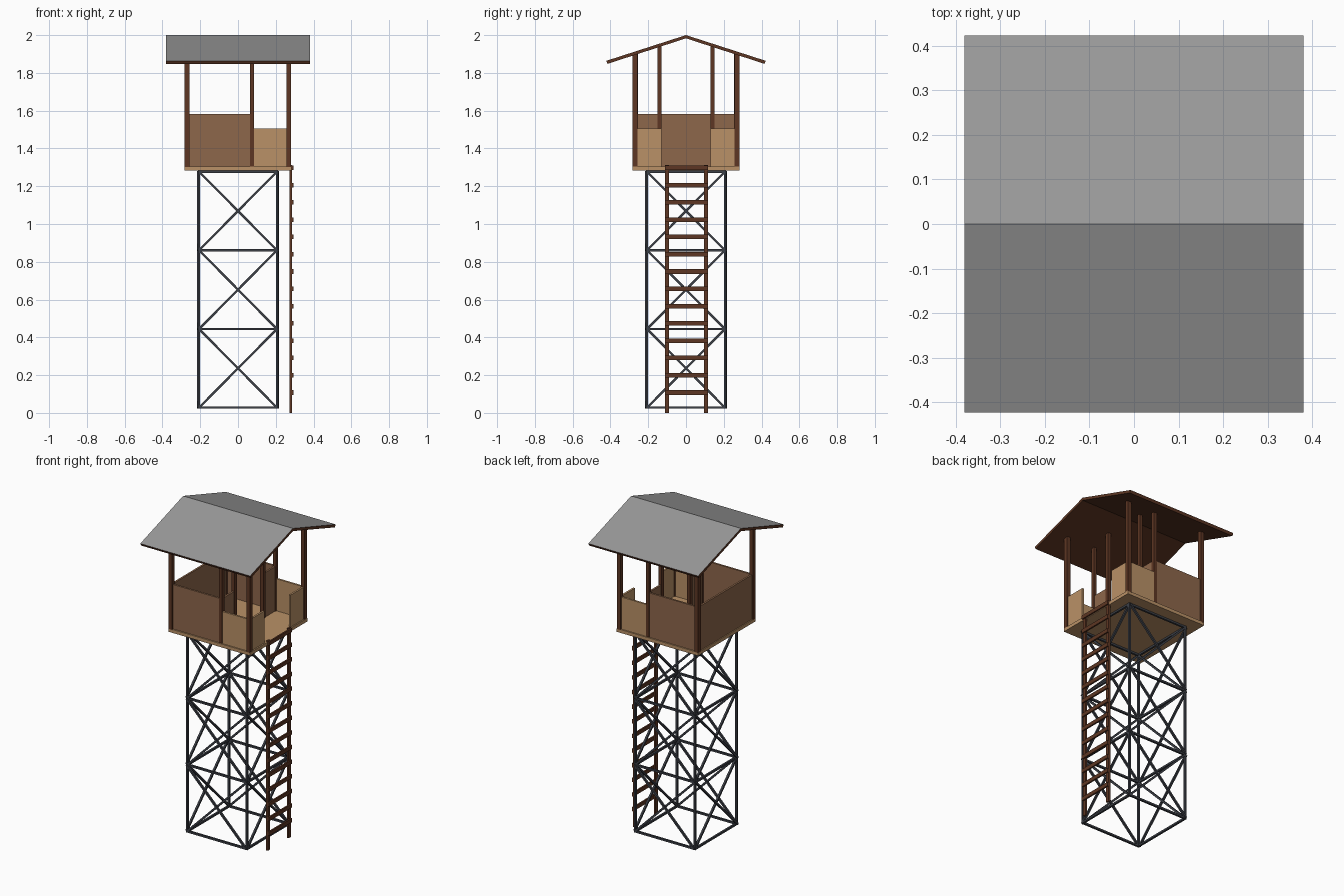
import bpy, bmesh, math
from mathutils import Vector

if "Cube" in bpy.data.objects:
    bpy.data.objects.remove(bpy.data.objects["Cube"])


def material(name, rgb):
    m = bpy.data.materials.new(name)
    m.diffuse_color = (*rgb, 1.0)
    m.use_nodes = True
    m.node_tree.nodes["Principled BSDF"].inputs["Base Color"].default_value = m.diffuse_color
    return m


STEEL = material("dark steel", (0.045, 0.05, 0.062))
DARK = material("dark timber", (0.11, 0.037, 0.017))
BROWN = material("brown planks", (0.27, 0.135, 0.07))
TAN = material("light planks", (0.49, 0.285, 0.135))
GREY = material("grey roofing", (0.32, 0.32, 0.32))


def finish(name, bm, *mats):
    bmesh.ops.recalc_face_normals(bm, faces=bm.faces)
    me = bpy.data.meshes.new(name)
    bm.to_mesh(me)
    bm.free()
    for m in mats:
        me.materials.append(m)
    ob = bpy.data.objects.new(name, me)
    bpy.context.collection.objects.link(ob)
    return ob


def add_box(bm, x0, x1, y0, y1, z0, z1):
    vs = bmesh.ops.create_cube(bm, size=1)["verts"]
    bmesh.ops.scale(bm, vec=(x1 - x0, y1 - y0, z1 - z0), verts=vs)
    bmesh.ops.translate(bm, vec=((x0 + x1) / 2, (y0 + y1) / 2, (z0 + z1) / 2), verts=vs)


def box(name, mat, *limits):
    bm = bmesh.new()
    add_box(bm, *limits)
    return finish(name, bm, mat)


def add_bar(bm, a, b, w):
    """Square bar between two points."""
    a, b = Vector(a), Vector(b)
    d = b - a
    vs = bmesh.ops.create_cube(bm, size=1)["verts"]
    bmesh.ops.scale(bm, vec=(w, w, d.length), verts=vs)
    up = d.normalized()
    side = Vector((0, 0, 1)).cross(up)
    side = side.normalized() if side.length > 1e-4 else Vector((1, 0, 0))
    third = up.cross(side)
    mid = (a + b) / 2
    for v in vs:
        v.co = mid + side * v.co.x + third * v.co.y + up * v.co.z


# Steel tower: corner legs, level rings and crossed braces
R = 0.206
LEVELS = [0.028, 0.444, 0.861, 1.277]
CORNERS = [(-R, -R), (R, -R), (R, R), (-R, R)]

bm = bmesh.new()
for x, y in CORNERS:
    add_bar(bm, (x, y, LEVELS[0] - 0.006), (x, y, LEVELS[-1] + 0.008), 0.012)
finish("tower_legs", bm, STEEL)

rings, braces = bmesh.new(), bmesh.new()
for i in range(4):
    (ax, ay), (bx, by) = CORNERS[i], CORNERS[(i + 1) % 4]
    out = Vector((ax + bx, ay + by, 0)).normalized() * 0.006
    for z in LEVELS:
        add_bar(rings, (ax, ay, z), (bx, by, z), 0.012)
    for z0, z1 in zip(LEVELS, LEVELS[1:]):
        add_bar(braces, (ax, ay, z0), (bx, by, z1), 0.012)
        add_bar(braces, Vector((ax, ay, z1)) + out, Vector((bx, by, z0)) + out, 0.012)
finish("tower_rings", rings, STEEL)
finish("tower_cross_braces", braces, STEEL)

# Cabin floor
FLOOR = 1.305
box("cabin_floor", TAN, -0.282, 0.282, -0.282, 0.282, 1.284, FLOOR)

# Gable roof: folded slab, grey on the upper faces only
SLOPE = 0.325
HALF_Y, HALF_X, THICK = 0.42, 0.38, 0.017


def roof_under(y):
    return 2.0 - THICK - SLOPE * abs(y)


bm = bmesh.new()
eave_in = HALF_Y - THICK * 0.3
profile = [(-HALF_Y - 0.003, 2.0 - SLOPE * HALF_Y), (0, 2.0), (HALF_Y + 0.003, 2.0 - SLOPE * HALF_Y),
           (eave_in, roof_under(eave_in)), (0, 2.0 - THICK), (-eave_in, roof_under(eave_in))]
ends = [[bm.verts.new((x, y, z)) for y, z in profile] for x in (-HALF_X, HALF_X)]
for i in range(6):
    j = (i + 1) % 6
    bm.faces.new((ends[0][i], ends[0][j], ends[1][j], ends[1][i]))
for e in ends:
    bm.faces.new((e[0], e[1], e[4], e[5]))
    bm.faces.new((e[1], e[2], e[3], e[4]))
bmesh.ops.recalc_face_normals(bm, faces=bm.faces)
for f in bm.faces:
    f.material_index = 1 if f.normal.z > 0.6 else 0
finish("gable_roof", bm, DARK, GREY)

# Posts: corners, side wall posts and inner doorway posts
PX = 0.073
bm = bmesh.new()
for x, y in [(-0.27, 0.27), (0.268, 0.27), (PX, 0.265), (PX, 0.141)]:
    for s in (-1, 1):
        w = 0.0125 if y > 0.2 and x != PX else 0.0105
        add_box(bm, x - w, x + w, s * y - w, s * y + w, FLOOR - 0.003, roof_under(y) + 0.005)
finish("roof_posts", bm, DARK)

# Room walls in brown planks
HIGH, LOW, T = 1.583, 1.505, 0.006
box("left_wall", BROWN, -0.27 - T, -0.27 + T, -0.262, 0.262, FLOOR, HIGH)
for s, side in ((-1, "front"), (1, "back")):
    y = s * 0.268
    box(side + "_wall", BROWN, -0.262, PX, y - T, y + T, FLOOR, HIGH)
    a, b = sorted((s * 0.141, s * 0.265))
    box(side + "_partition", BROWN, PX - T, PX + T, a, b, FLOOR, HIGH)
    # Low balcony railings in light planks
    box(side + "_balcony_panel", TAN, PX, 0.262, y - T, y + T, FLOOR, LOW)
    a, b = sorted((s * 0.13, s * 0.262))
    box(side + "_gate_panel", TAN, 0.268 - T, 0.268 + T, a, b, FLOOR, LOW)

# Ladder
bm = bmesh.new()
for y in (-0.1, 0.105):
    add_box(bm, 0.273, 0.285, y - 0.011, y + 0.011, 0, 1.312)
finish("ladder_rails", bm, DARK)
bm = bmesh.new()
for i in range(14):
    z = 0.108 + i * 0.0915
    add_box(bm, 0.284, 0.294, -0.111, 0.116, z - 0.012, z + 0.012)
finish("ladder_rungs", bm, DARK)
